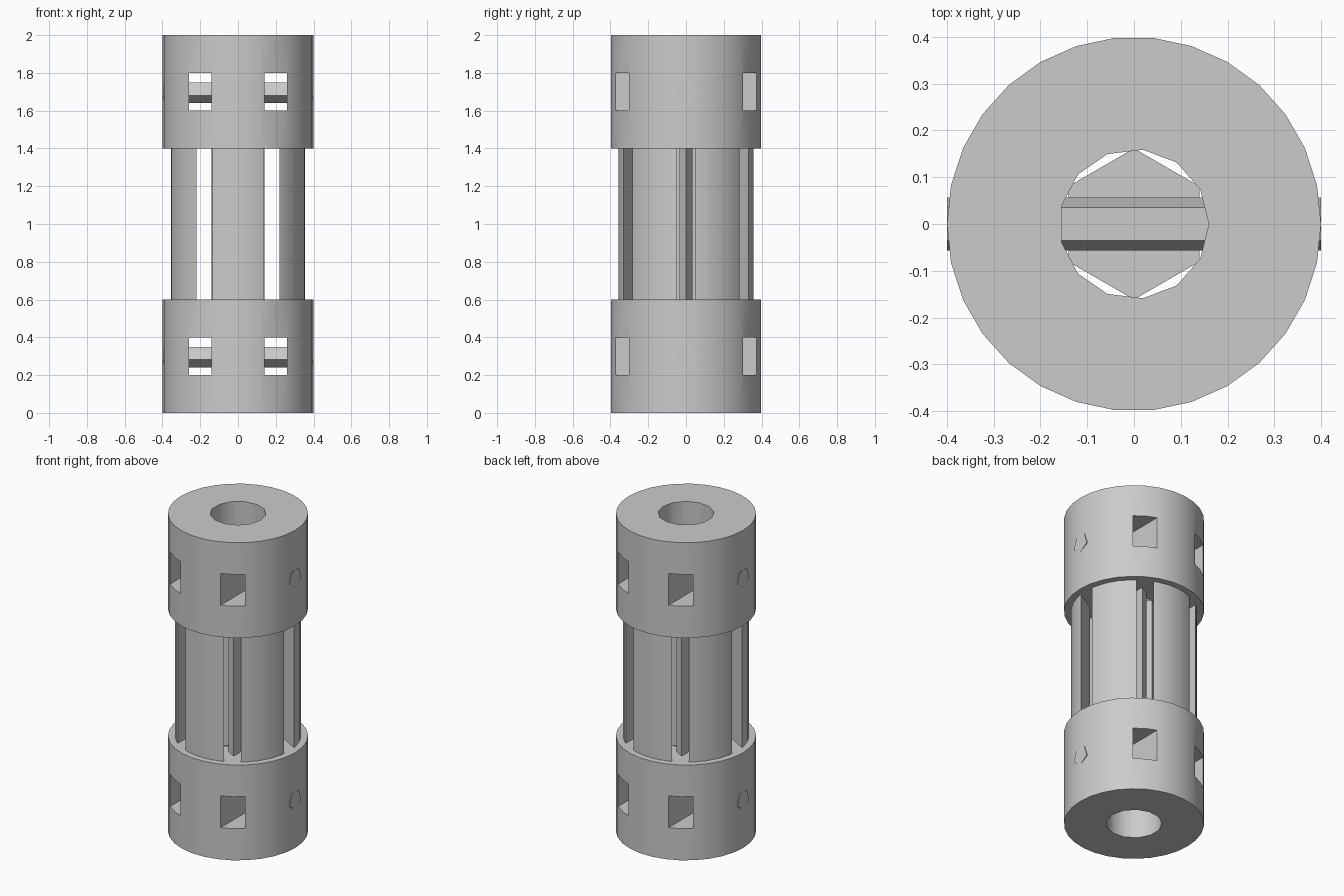
import bpy, bmesh
from math import cos, sin, pi, radians
from mathutils import Matrix, Vector

cube = bpy.data.objects.get("Cube")
if cube:
    bpy.data.objects.remove(cube, do_unlink=True)

grey = bpy.data.materials.new("plain grey")
grey.use_nodes = True
COLOUR = (0.6, 0.6, 0.6, 1)
grey.diffuse_color = COLOUR
grey.node_tree.nodes["Principled BSDF"].inputs["Base Color"].default_value = COLOUR

INNER, OUTER = 0.14, 0.22      # near and far walls of the straight channels
DRUM = 0.36                    # radius of the slotted middle


def prism(sides, radius, z0, z1, start=0.0):
    """Closed upright prism with its first corner at the angle start."""
    bm = bmesh.new()
    ring = [bm.verts.new((radius * cos(start + 2 * pi * i / sides),
                          radius * sin(start + 2 * pi * i / sides), z0))
            for i in range(sides)]
    base = bm.faces.new(ring)
    top = bmesh.ops.extrude_face_region(bm, geom=[base])["geom"]
    bmesh.ops.translate(bm, vec=(0, 0, z1 - z0),
                        verts=[g for g in top if isinstance(g, bmesh.types.BMVert)])
    bmesh.ops.recalc_face_normals(bm, faces=bm.faces)
    return bm


def trim(bm, angle, distance):
    """Cut away all that lies beyond distance along angle, and close the cut."""
    n = Vector((cos(angle), sin(angle), 0))
    cut = bmesh.ops.bisect_plane(bm, geom=bm.verts[:] + bm.edges[:] + bm.faces[:],
                                 plane_co=n * distance, plane_no=n, clear_outer=True)
    edges = [g for g in cut["geom_cut"] if isinstance(g, bmesh.types.BMEdge)]
    if edges:
        bmesh.ops.edgeloop_fill(bm, edges=edges)
        bmesh.ops.recalc_face_normals(bm, faces=bm.faces)


def add(name, bm):
    mesh = bpy.data.meshes.new(name)
    bm.to_mesh(mesh)
    bm.free()
    mesh.materials.append(grey)
    obj = bpy.data.objects.new(name, mesh)
    bpy.context.collection.objects.link(obj)
    return obj


def select(obj):
    bpy.ops.object.select_all(action="DESELECT")
    obj.select_set(True)
    bpy.context.view_layer.objects.active = obj


def smooth(obj):
    select(obj)
    bpy.ops.object.shade_smooth_by_angle(angle=radians(30))


def carve(obj, cutter):
    cutter.hide_render = True
    mod = obj.modifiers.new("carve", "BOOLEAN")
    mod.operation, mod.solver, mod.object = "DIFFERENCE", "EXACT", cutter
    select(obj)
    bpy.ops.object.modifier_apply(modifier=mod.name)
    bpy.data.objects.remove(cutter, do_unlink=True)


# End caps: bored cylinders with two square windows and a cross pin
for label, z0 in (("bottom", 0.0), ("top", 1.4)):
    mid = z0 + 0.3
    cap = add(label + "_cap", prism(30, 0.4, z0, z0 + 0.6))
    carve(cap, add("bore", prism(13, 0.16, z0 - 0.1, z0 + 0.7)))
    for side in (-1, 1):
        bm = bmesh.new()
        bmesh.ops.create_cube(bm, size=1, matrix=Matrix.Translation((side * 0.2, 0, mid))
                              @ Matrix.Diagonal((0.12, 1, 0.2, 1)))
        carve(cap, add("window", bm))
    smooth(cap)

    # Five-sided pin lying along x with one edge pointing down
    pin = prism(5, 0.06, -0.4, 0.4)
    bmesh.ops.transform(pin, verts=pin.verts, matrix=Matrix.Translation((0, 0, mid))
                        @ Matrix.Rotation(pi / 2, 4, "Y"))
    add(label + "_pin", pin)

# Hexagonal core between the caps
add("core", prism(6, INNER / cos(pi / 6), 0.6, 1.4, pi / 6))

# Slotted drum: six curved panels with a thin wedge in each gap
for i in range(6):
    a = pi / 6 + i * pi / 3
    panel = prism(30, DRUM, 0.6, 1.4)
    for s in (-1, 1):
        trim(panel, a + s * pi / 2, INNER)
        trim(panel, a + pi + s * pi / 6, -OUTER)
    smooth(add(f"panel_{i + 1}", panel))

    a -= pi / 6
    wedge = prism(30, DRUM, 0.6, 1.4)
    trim(wedge, a + pi, -OUTER)
    for s in (-1, 1):
        trim(wedge, a + s * pi / 3, INNER)
    add(f"wedge_{i + 1}", wedge)
